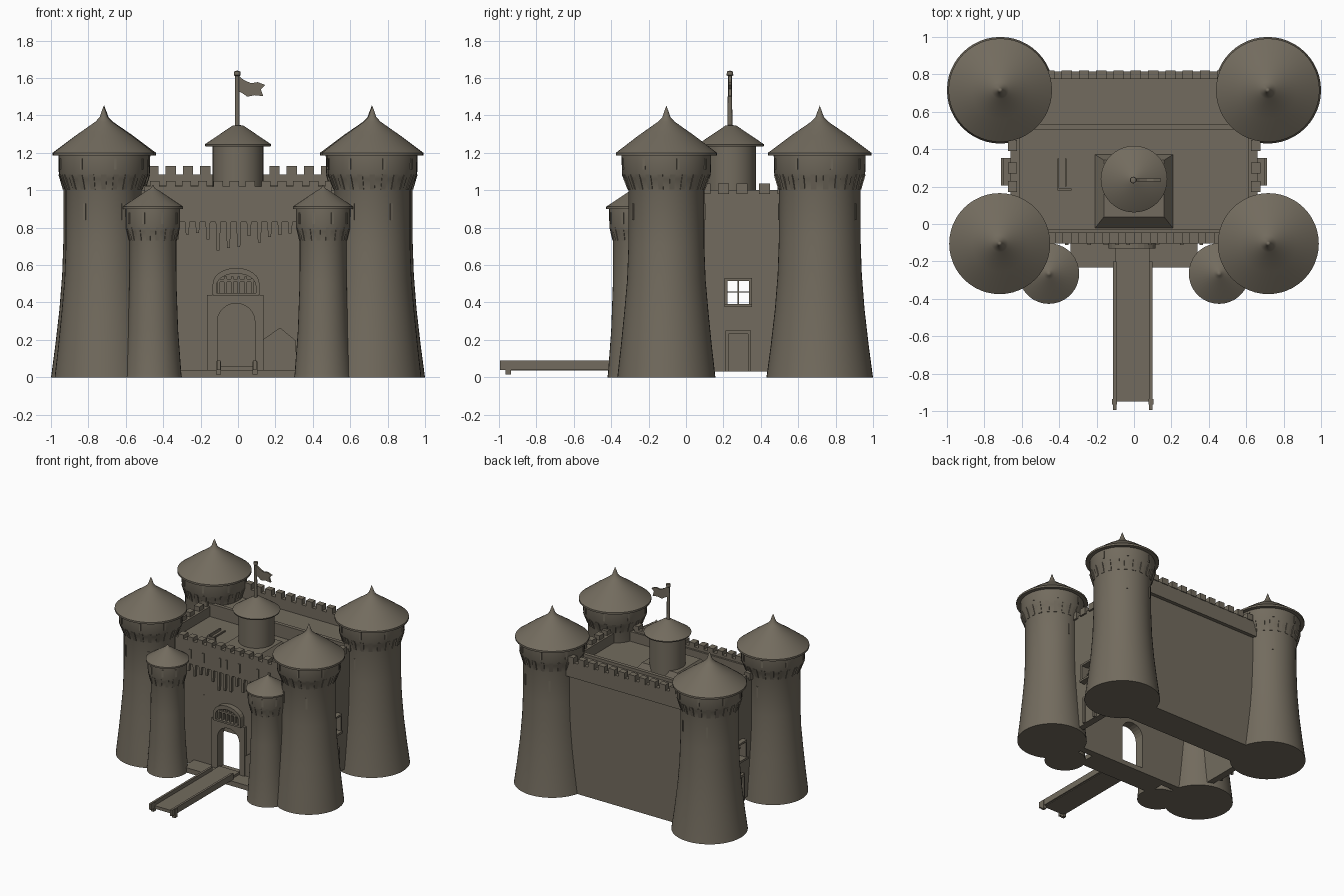
import bpy, bmesh, math, random
from mathutils import Matrix, Vector

random.seed(4)
stone = bpy.data.materials.new("warm grey stone")
stone.diffuse_color = (0.17, 0.148, 0.112, 1)


def finish(name, bm, smooth=False):
    bmesh.ops.recalc_face_normals(bm, faces=bm.faces[:])
    me = bpy.data.meshes.new(name)
    bm.to_mesh(me)
    bm.free()
    me.materials.append(stone)
    ob = bpy.data.objects.new(name, me)
    bpy.context.collection.objects.link(ob)
    if smooth:
        bpy.ops.object.select_all(action='DESELECT')
        ob.select_set(True)
        bpy.context.view_layer.objects.active = ob
        bpy.ops.object.shade_smooth_by_angle(angle=math.radians(32))
    return ob


def add_box(bm, x0, x1, y0, y1, z0, z1, rot=None):
    m = Matrix.Translation(((x0 + x1) / 2, (y0 + y1) / 2, (z0 + z1) / 2)) @ Matrix.Diagonal((x1 - x0, y1 - y0, z1 - z0, 1))
    return bmesh.ops.create_cube(bm, size=1, matrix=(rot @ m) if rot else m)["verts"]


def boxes(name, items):
    bm = bmesh.new()
    for it in items:
        add_box(bm, *it)
    return finish(name, bm)


def lathe(name, cx, cy, profile, n=48):
    bm = bmesh.new()
    rings = []
    for r, z in profile:
        if r < 1e-4:
            rings.append([bm.verts.new((cx, cy, z))])
        else:
            rings.append([bm.verts.new((cx + r * math.cos(2 * math.pi * i / n), cy + r * math.sin(2 * math.pi * i / n), z))
                          for i in range(n)])
    bm.faces.new(rings[0])
    for a, b in zip(rings, rings[1:]):
        for i in range(n):
            j = (i + 1) % n
            if len(b) == 1:
                bm.faces.new((a[i], a[j], b[0]))
            else:
                bm.faces.new((a[i], a[j], b[j], b[i]))
    return finish(name, bm, True)


def prism(name, pts, y0, y1):
    # x-z outline extruded along y
    bm = bmesh.new()
    f = bm.faces.new([bm.verts.new((x, y0, z)) for x, z in pts])
    ext = bmesh.ops.extrude_face_region(bm, geom=[f])["geom"]
    for v in ext:
        if isinstance(v, bmesh.types.BMVert):
            v.co.y = y1
    return finish(name, bm)


def arch(cx, half, z0, spring, rise, n=12):
    pts = [(cx - half, z0)]
    pts += [(cx - half * math.cos(math.pi * i / n), spring + rise * math.sin(math.pi * i / n)) for i in range(n + 1)]
    return pts + [(cx + half, z0)]


def corbels(name, cx, cy, r, z0, z1, depth, n):
    # ring of tapered brackets under a tower head
    bm = bmesh.new()
    w = 2 * math.pi * r / n * 0.5
    for i in range(n):
        rot = Matrix.Translation((cx, cy, 0)) @ Matrix.Rotation(2 * math.pi * (i + 0.5) / n, 4, 'Z')
        vs = add_box(bm, r - 0.02, r + depth, -w / 2, w / 2, z0, z1, rot)
        low = [v for v in vs if v.co.z < (z0 + z1) / 2]
        for v in low:
            d = Vector((v.co.x - cx, v.co.y - cy, 0))
            if d.length > r + depth / 2:
                v.co -= d.normalized() * depth * 0.85
    return finish(name, bm)


def slits(name, cx, cy, r, z0, z1, angles):
    # narrow arrow-slit plates on a round wall
    bm = bmesh.new()
    for a in angles:
        rot = Matrix.Translation((cx, cy, 0)) @ Matrix.Rotation(math.radians(a), 4, 'Z')
        add_box(bm, r - 0.01, r + 0.005, -0.007, 0.007, z0, z1, rot)
    return finish(name, bm)


# Corner towers and front turrets
ROOF = [(0.27, 1.185), (0.27, 1.2), (0.15, 1.292), (0.045, 1.366), (0.022, 1.39), (0.012, 1.42), (0, 1.452)]
FRONT = [(0.262, 0), (0.26, 0.02), (0.243, 0.17), (0.225, 0.35), (0.21, 0.52), (0.203, 0.7), (0.203, 1.0),
         (0.225, 1.06), (0.237, 1.085), (0.24, 1.185)] + ROOF
BACK = [(0.285, 0), (0.282, 0.02), (0.262, 0.17), (0.24, 0.36), (0.225, 0.55), (0.218, 0.75), (0.218, 1.0),
        (0.232, 1.06), (0.243, 1.085), (0.246, 1.185)] + [(r * 1.025, z) for r, z in ROOF]
TURRET = [(0.155, 0), (0.152, 0.02), (0.135, 0.25), (0.126, 0.5), (0.125, 0.73), (0.138, 0.78), (0.145, 0.8),
          (0.146, 0.9), (0.162, 0.9), (0.162, 0.912), (0.03, 1.0), (0.012, 1.01), (0, 1.03)]
for s, side in ((-1, "left"), (1, "right")):
    lathe("front_tower_" + side, s * 0.718, -0.105, FRONT)
    corbels("front_tower_corbels_" + side, s * 0.718, -0.105, 0.203, 1.005, 1.085, 0.036, 22)
    slits("front_tower_slits_" + side, s * 0.718, -0.105, 0.238, 1.11, 1.17, range(15, 360, 45))
    slits("front_tower_loops_" + side, s * 0.718, -0.105, 0.203, 0.84, 0.93, (-60, -120, 90))
    lathe("back_tower_" + side, s * 0.715, 0.715, BACK)
    corbels("back_tower_corbels_" + side, s * 0.715, 0.715, 0.218, 1.005, 1.085, 0.028, 22)
    slits("back_tower_slits_" + side, s * 0.715, 0.715, 0.244, 1.11, 1.17, range(15, 360, 45))
    slits("back_tower_loops_" + side, s * 0.715, 0.715, 0.218, 0.84, 0.93, (60, 120, -90))
    lathe("turret_" + side, s * 0.455, -0.265, TURRET, 36)
    corbels("turret_corbels_" + side, s * 0.455, -0.265, 0.125, 0.73, 0.8, 0.02, 16)
    slits("turret_slits_" + side, s * 0.455, -0.265, 0.144, 0.82, 0.88, range(-150, 0, 40))

    # Side wall with window opening, frame and door
    def sx(a, b, *rest):
        return (min(s * a, s * b), max(s * a, s * b)) + rest
    boxes("side_wall_" + side, [
        sx(0.61, 0.66, -0.03, 0.22, 0.03, 1.0), sx(0.61, 0.66, 0.34, 0.6, 0.03, 1.0),
        sx(0.61, 0.66, 0.22, 0.34, 0.03, 0.39), sx(0.61, 0.66, 0.22, 0.34, 0.52, 1.0)])
    boxes("side_window_frame_" + side, [
        sx(0.65, 0.7, 0.205, 0.222, 0.38, 0.53), sx(0.65, 0.7, 0.338, 0.352, 0.38, 0.53),
        sx(0.65, 0.7, 0.205, 0.352, 0.515, 0.53), sx(0.65, 0.71, 0.205, 0.352, 0.375, 0.392),
        sx(0.64, 0.65, 0.276, 0.284, 0.38, 0.53), sx(0.64, 0.65, 0.21, 0.35, 0.452, 0.459)])
    boxes("side_door_" + side, [
        sx(0.65, 0.668, 0.225, 0.335, 0.03, 0.235), sx(0.65, 0.685, 0.21, 0.228, 0.03, 0.25),
        sx(0.65, 0.685, 0.332, 0.348, 0.03, 0.25), sx(0.65, 0.685, 0.21, 0.348, 0.232, 0.25)])
    boxes("side_merlons_" + side, [sx(0.625, 0.675, y, y + 0.06, 0.98, 1.037) for y in (0.07, 0.17, 0.27, 0.39, 0.49)])

# Back wall block with parapets
boxes("back_wall", [(-0.64, 0.64, 0.53, 0.785, 0, 1.0)])
boxes("back_parapet", [(-0.55, 0.55, 0.775, 0.815, 0.96, 1.085), (-0.62, 0.62, 0.505, 0.535, 0.9, 1.025)])
boxes("back_merlons", [(-0.48 + i * 0.0925, -0.425 + i * 0.0925, 0.775, 0.822, 1.08, 1.13) for i in range(11)])

# Front wall with arched gateway
GX = -0.01
gate = arch(GX, 0.1, 0, 0.3, 0.095)
prism("front_wall", [(-0.63, 0)] + gate + [(0.63, 0), (0.63, 1.0), (-0.63, 1.0)], -0.085, -0.03)
prism("gate_surround", [(GX - 0.155, 0)] + gate + [(GX + 0.145, 0), (GX + 0.145, 0.44), (GX - 0.155, 0.44)], -0.11, -0.08)
outer, inner = arch(GX, 0.125, 0.44, 0.5, 0.085), arch(GX, 0.105, 0.44, 0.49, 0.065)
prism("gate_hood", outer + inner[::-1], -0.13, -0.08)
boxes("portcullis", [(GX - 0.1 + i * 0.036, GX - 0.086 + i * 0.036, -0.11, -0.08, 0.44, 0.54) for i in range(6)]
      + [(GX - 0.11, GX + 0.11, -0.115, -0.08, 0.51, 0.525), (GX - 0.12, GX + 0.12, -0.125, -0.08, 0.435, 0.45)])
boxes("front_parapet", [(-0.5, 0.5, -0.105, -0.045, 0.83, 1.02)])
boxes("front_merlons", [(-0.47 + i * 0.085, -0.42 + i * 0.085, -0.105, -0.045, 1.015, 1.05) for i in range(12)])
boxes("front_slits", [(x - 0.009, x + 0.009, -0.112, -0.1, 0.875, 0.95)
                      for x in (-0.36, -0.24, -0.09, -0.03, 0.085, 0.255, 0.36)]
      + [(x - 0.007, x + 0.007, -0.09, -0.08, 0.51, 0.6) for x in (-0.25, 0.24)])

# Uneven hanging stones below the front parapet
bm = bmesh.new()
for i in range(17):
    x = -0.45 + i * 0.055
    vs = add_box(bm, x, x + 0.028, -0.105, -0.08, 0.84 - random.uniform(0.06, 0.17), 0.85)
    for v in vs:
        if v.co.z < 0.83:
            v.co.x += (x + 0.014 - v.co.x) * 0.45
finish("hanging_stones", bm)

# Front plinth and leaning gabled slab
boxes("plinth", [(-0.34, 0.34, -0.232, -0.03, 0, 0.04)])
prism("gabled_slab", [(0.13, 0.03), (0.31, 0.03), (0.31, 0.195), (0.225, 0.265), (0.13, 0.2)], -0.1, -0.08)

# Drawbridge
boxes("drawbridge", [(-0.1, 0.085, -0.95, -0.1, 0.035, 0.06)])
boxes("drawbridge_rails", [(x, x + 0.018, -0.995, -0.2, 0.04, 0.09) for x in (-0.112, 0.08)]
      + [(x, x + 0.026, -0.965, -0.935, 0.015, 0.085) for x in (-0.117, 0.078)])

# Roof deck with stair hatch
boxes("roof_deck", [(-0.63, 0.63, -0.04, 0.54, 0.89, 0.92)])
boxes("stair_hatch", [(-0.41, -0.4, 0.18, 0.35, 0.91, 0.94), (-0.37, -0.36, 0.2, 0.35, 0.91, 0.93),
                      (-0.41, -0.335, 0.18, 0.19, 0.91, 0.94)])

# Central keep on a sloped square base
bm = bmesh.new()
for v in add_box(bm, -0.215, 0.215, -0.03, 0.375, 0.91, 0.985):
    if v.co.z > 0.95:
        v.co.x *= 0.75
        v.co.y += (0.24 - v.co.y) * 0.25
finish("keep_base", bm)
lathe("keep", 0, 0.24, [(0.135, 0.92), (0.135, 1.235), (0.175, 1.235), (0.178, 1.245), (0.03, 1.345), (0, 1.35)], 40)

# Flagpole and swallow-tailed flag
lathe("flagpole", -0.004, 0.235, [(0.013, 1.33), (0.011, 1.61), (0.018, 1.615), (0.016, 1.635), (0, 1.64)], 12)
prism("flag", [(0, 1.615), (0.03, 1.59), (0.07, 1.572), (0.105, 1.578), (0.145, 1.563), (0.122, 1.54), (0.135, 1.503),
               (0.09, 1.508), (0.05, 1.5), (0.025, 1.518), (0, 1.53)], 0.228, 0.242)
